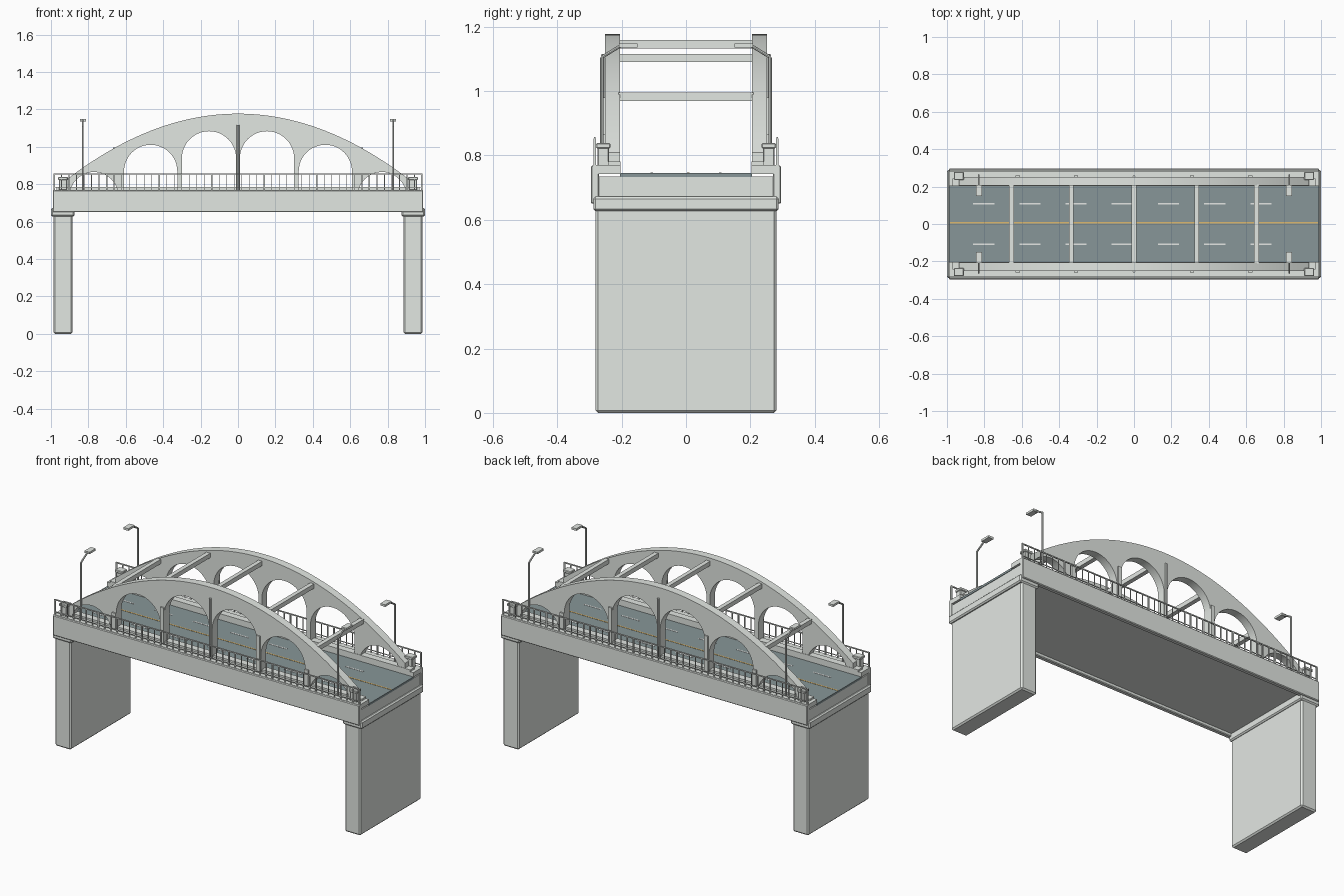
import bpy, bmesh, math
from mathutils import Vector

if "Cube" in bpy.data.objects:
    bpy.data.objects.remove(bpy.data.objects["Cube"])


def mat(name, r, g, b):
    m = bpy.data.materials.new(name)
    m.diffuse_color = (r, g, b, 1)
    m.use_nodes = True
    m.node_tree.nodes["Principled BSDF"].inputs["Base Color"].default_value = m.diffuse_color
    return m


CONCRETE = mat("concrete", 0.765, 0.80, 0.765)
ROAD = mat("asphalt", 0.245, 0.305, 0.315)
WHITE = mat("white_paint", 0.90, 0.92, 0.90)
YELLOW = mat("yellow_paint", 0.72, 0.48, 0.16)


def finish(name, bm, material):
    bmesh.ops.recalc_face_normals(bm, faces=bm.faces)
    me = bpy.data.meshes.new(name)
    bm.to_mesh(me)
    bm.free()
    me.materials.append(material)
    ob = bpy.data.objects.new(name, me)
    bpy.context.collection.objects.link(ob)
    return ob


def add_box(bm, x0, x1, y0, y1, z0, z1):
    vs = bmesh.ops.create_cube(bm, size=1)["verts"]
    for v in vs:
        v.co = Vector(((x0 + x1) / 2 + v.co.x * (x1 - x0),
                       (y0 + y1) / 2 + v.co.y * (y1 - y0),
                       (z0 + z1) / 2 + v.co.z * (z1 - z0)))


def boxes(name, material, items, bevel=0):
    bm = bmesh.new()
    for it in items:
        add_box(bm, *it)
    ob = finish(name, bm, material)
    if bevel:
        mod = ob.modifiers.new("bevel", "BEVEL")
        mod.width, mod.segments = bevel, 1
    return ob


def span(a, b, s):
    """Range a..b mirrored to the side s."""
    return (a, b) if s > 0 else (-b, -a)


SIDES = ((-1, "front"), (1, "back"))
ENDS = ((-1, "left"), (1, "right"))

# piers and their caps
for e, en in ENDS:
    boxes(en + "_pier", CONCRETE, [(*span(0.885, 0.987, e), -0.281, 0.281, 0, 0.64)], 0.008)
    boxes(en + "_pier_cap", CONCRETE, [(*span(0.875, 1.0, e), -0.288, 0.288, 0.627, 0.672)], 0.007)

# deck slab and road surface
boxes("deck_slab", CONCRETE, [(-0.987, 0.987, -0.28, 0.28, 0.668, 0.735)])
boxes("road_surface", ROAD, [(-0.99, 0.99, -0.205, 0.205, 0.733, 0.745)])

# lane markings
boxes("centre_line", YELLOW, [(-0.985, 0.985, 0.003, 0.011, 0.744, 0.7463)])
boxes("lane_dashes", WHITE, [(-0.86 + i * 0.247, -0.747 + i * 0.247, y - 0.004, y + 0.004, 0.744, 0.7463)
                             for i in range(7) for y in (-0.107, 0.107)])


def top_z(x):
    return 1.177 - 0.42 * x * x


def arch_profile():
    # outer curve, then the open-bottomed arcades (centre x, radius, springing height)
    pts = [(x, top_z(x)) for x in (-0.935 + 1.87 * i / 48 for i in range(49))]
    pts.append((0.935, 0.768))
    for cx, r, cz in ((0.77, 0.13, 0.735), (0.467, 0.1425, 0.868), (0.155, 0.145, 0.938),
                      (-0.155, 0.145, 0.938), (-0.467, 0.1425, 0.868), (-0.77, 0.13, 0.735)):
        a0 = math.asin(max(0, (0.768 - cz) / r))
        if cz > 0.768:
            pts.append((cx + r, 0.768))
        pts += [(cx + r * math.cos(a), cz + r * math.sin(a))
                for a in (a0 + (math.pi - 2 * a0) * i / 24 for i in range(25))]
        if cz > 0.768:
            pts.append((cx - r, 0.768))
    pts.append((-0.935, 0.768))
    return pts


def tube(bm, p, q, r, n=8):
    d = Vector(q) - Vector(p)
    vs = bmesh.ops.create_cone(bm, cap_ends=True, segments=n, radius1=r, radius2=r, depth=d.length)["verts"]
    rot = d.to_track_quat("Z", "Y")
    for v in vs:
        v.co = rot @ v.co + (Vector(p) + Vector(q)) / 2


for s, sn in SIDES:
    # edge girder and sidewalk
    boxes(sn + "_edge_girder", CONCRETE, [(-0.99, 0.99, *span(0.27, 0.296, s), 0.65, 0.768)], 0.004)
    boxes(sn + "_sidewalk", CONCRETE, [(-0.99, 0.99, *span(0.204, 0.29, s), 0.743, 0.77)])
    boxes(sn + "_plinth", CONCRETE, [(-0.97, 0.97, *span(0.203, 0.243, s), 0.768, 0.781)])

    # arched side wall
    bm = bmesh.new()
    y0, y1 = span(0.205, 0.252, s)
    face = bm.faces.new([bm.verts.new((x, y0, z)) for x, z in arch_profile()])
    ext = bmesh.ops.extrude_face_region(bm, geom=[face])["geom"]
    bmesh.ops.translate(bm, vec=(0, y1 - y0, 0), verts=[g for g in ext if isinstance(g, bmesh.types.BMVert)])
    arch = finish(sn + "_arch", bm, CONCRETE)
    bpy.ops.object.select_all(action="DESELECT")
    arch.select_set(True)
    bpy.context.view_layer.objects.active = arch
    bpy.ops.object.shade_smooth_by_angle(angle=math.radians(30))

    # pilasters on the outer arch face, with a thin post at the middle
    boxes(sn + "_pilasters", CONCRETE, [(x - w, x + w, *span(0.25, 0.26, s), 0.768, z) for x, w, z in (
        (-0.31, 0.011, 0.98), (0.31, 0.011, 0.98), (-0.622, 0.012, 0.865), (0.622, 0.012, 0.865))])
    bm = bmesh.new()
    tube(bm, (0, s * 0.255, 0.768), (0, s * 0.255, 1.115), 0.007)
    finish(sn + "_middle_post", bm, CONCRETE)

    # railing
    rail = [(-0.987, 0.987, *span(0.2805, 0.2865, s), 0.852, 0.858),
            (-0.985, 0.985, *span(0.2815, 0.2855, s), 0.782, 0.786)]
    for i in range(50):
        x = -0.983 + 1.966 * i / 49
        w = 0.004 if i % 7 == 0 else 0.0023
        rail.append((x - w, x + w, *span(0.2835 - w, 0.2835 + w, s), 0.768, 0.853))
    boxes(sn + "_railing", CONCRETE, rail)

    for e, en in ENDS:
        # end pylon with cap
        boxes(f"{sn}_{en}_pylon", CONCRETE, [(*span(0.915, 0.957, e), *span(0.24, 0.275, s), 0.768, 0.825)], 0.003)
        boxes(f"{sn}_{en}_pylon_cap", CONCRETE, [(*span(0.91, 0.962, e), *span(0.235, 0.279, s), 0.822, 0.838)], 0.003)
        # street lamp
        x = 0.83 * e
        bm = bmesh.new()
        path = [(x, s * 0.262, 0.768), (x, s * 0.262, 1.105), (x, s * 0.2, 1.143)]
        for p, q in zip(path, path[1:]):
            tube(bm, p, q, 0.005)
        finish(f"{sn}_{en}_lamp_post", bm, CONCRETE)
        boxes(f"{sn}_{en}_lamp_head", CONCRETE, [(x - 0.016, x + 0.016, *span(0.15, 0.208, s), 1.136, 1.148)])

# cross beams between the arches
for i, (x, z) in enumerate(((-0.655, 0.982), (-0.335, 1.103), (0, 1.146), (0.335, 1.103), (0.655, 0.982))):
    boxes(f"cross_beam_{i + 1}", CONCRETE, [(x - 0.0125, x + 0.0125, -0.21, 0.21, z - 0.013, z + 0.013)])
